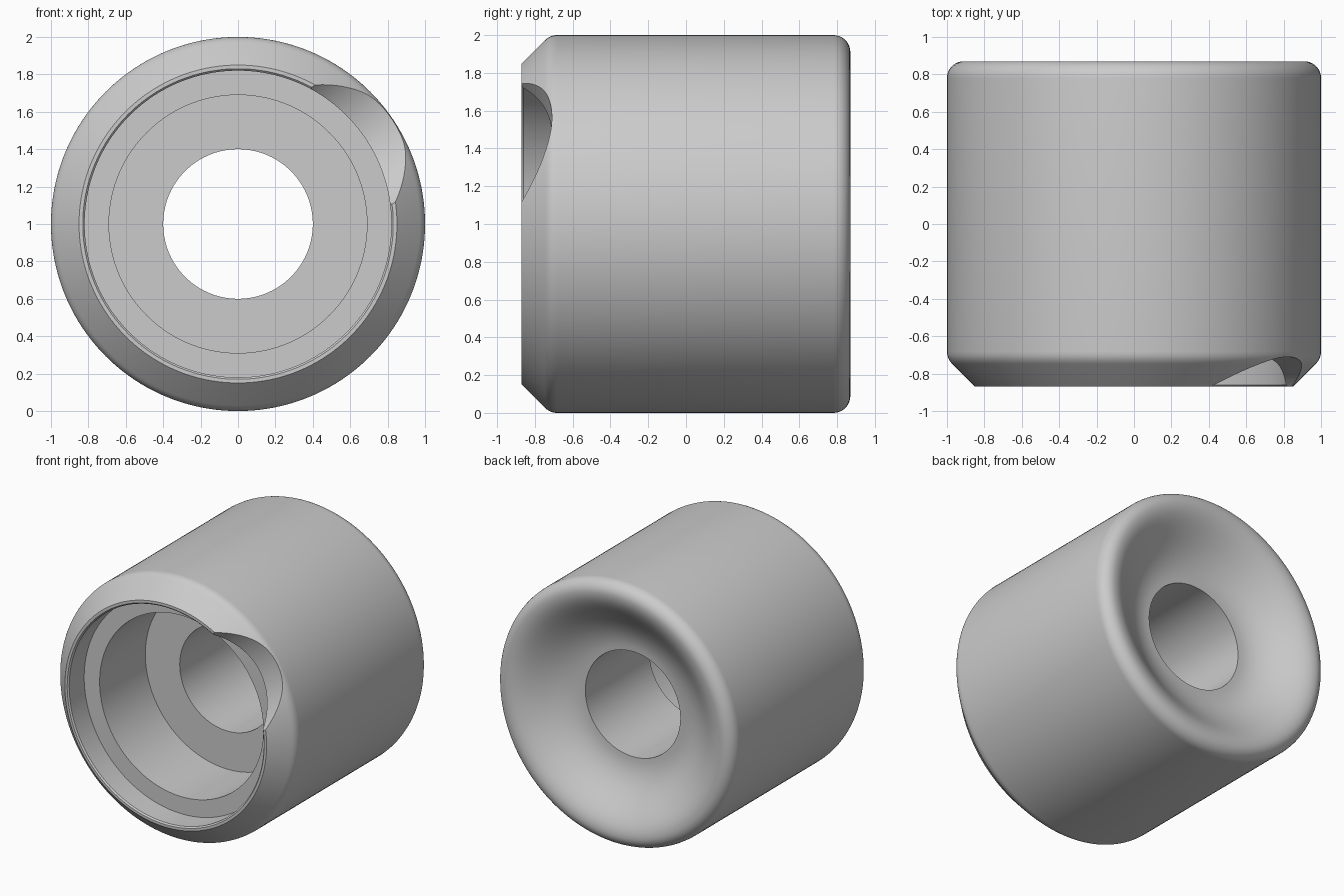
import bpy
import bmesh
from math import pi, radians, sin, cos
from mathutils import Vector
from mathutils.geometry import interpolate_bezier

cube = bpy.data.objects.get("Cube")
if cube:
    bpy.data.objects.remove(cube, do_unlink=True)

SEGMENTS = 160


def curve(a, b, c, d, steps):
    """Bezier points from a to d, as (radius, depth) pairs."""
    pts = [Vector((*p, 0)) for p in (a, b, c, d)]
    return [(p.x, p.y) for p in interpolate_bezier(*pts, steps)]


# Plain grey material
grey = bpy.data.materials.new("grey")
grey.use_nodes = True
grey.diffuse_color = (0.6, 0.6, 0.6, 1)
grey.node_tree.nodes["Principled BSDF"].inputs["Base Color"].default_value = (0.6, 0.6, 0.6, 1)

# Stepped front recess, front lip and chamfer
profile = [(0.4, -0.13), (0.69, -0.13), (0.69, -0.68), (0.82, -0.68),
           (0.82, -0.86), (0.83, -0.87), (0.85, -0.87)]
# Softened shoulder between chamfer and outer wall
profile += curve((0.97, -0.75), (0.99, -0.73), (1, -0.71), (1, -0.68), 7)
# Rounded back rim
profile += curve((1, 0.78), (1, 0.83), (0.96, 0.87), (0.91, 0.87), 10)
# Dished back running down to the bore
profile += curve((0.91, 0.87), (0.76, 0.87), (0.64, 0.64), (0.4, 0.64), 20)[1:]

# Turn the closed profile about the front-to-back axis
bm = bmesh.new()
verts = [bm.verts.new((r, y, 1)) for r, y in profile]
edges = [bm.edges.new((v, verts[i - 1])) for i, v in enumerate(verts)]
bmesh.ops.spin(bm, geom=verts + edges, cent=(0, 0, 1), axis=(0, 1, 0),
               angle=2 * pi, steps=SEGMENTS, use_merge=True)
bmesh.ops.remove_doubles(bm, verts=bm.verts, dist=0.0001)
bmesh.ops.recalc_face_normals(bm, faces=bm.faces)
mesh = bpy.data.meshes.new("bushing")
bm.to_mesh(mesh)
bm.free()
bushing = bpy.data.objects.new("bushing", mesh)
bpy.context.collection.objects.link(bushing)
mesh.materials.append(grey)

# Round cutter lying along a radius, for the scoop in the front rim
angle = radians(34.5)
outward = Vector((cos(angle), 0, sin(angle)))
bpy.ops.mesh.primitive_cylinder_add(vertices=SEGMENTS, radius=0.53, depth=0.9,
                                    location=Vector((0, -1.24, 1)) + outward)
cutter = bpy.context.object
cutter.name = "scoop_cutter"
cutter.rotation_euler = outward.to_track_quat('Z', 'Y').to_euler()
cutter.data.materials.append(grey)
cutter.hide_render = True

# Cut the scoop, then drop the cutter
bpy.ops.object.select_all(action='DESELECT')
bushing.select_set(True)
bpy.context.view_layer.objects.active = bushing
cut = bushing.modifiers.new("scoop", 'BOOLEAN')
cut.operation = 'DIFFERENCE'
cut.solver = 'EXACT'
cut.object = cutter
bpy.context.view_layer.update()
bpy.ops.object.modifier_apply(modifier=cut.name)
bpy.data.objects.remove(cutter, do_unlink=True)

bpy.ops.object.shade_smooth_by_angle(angle=radians(30))
